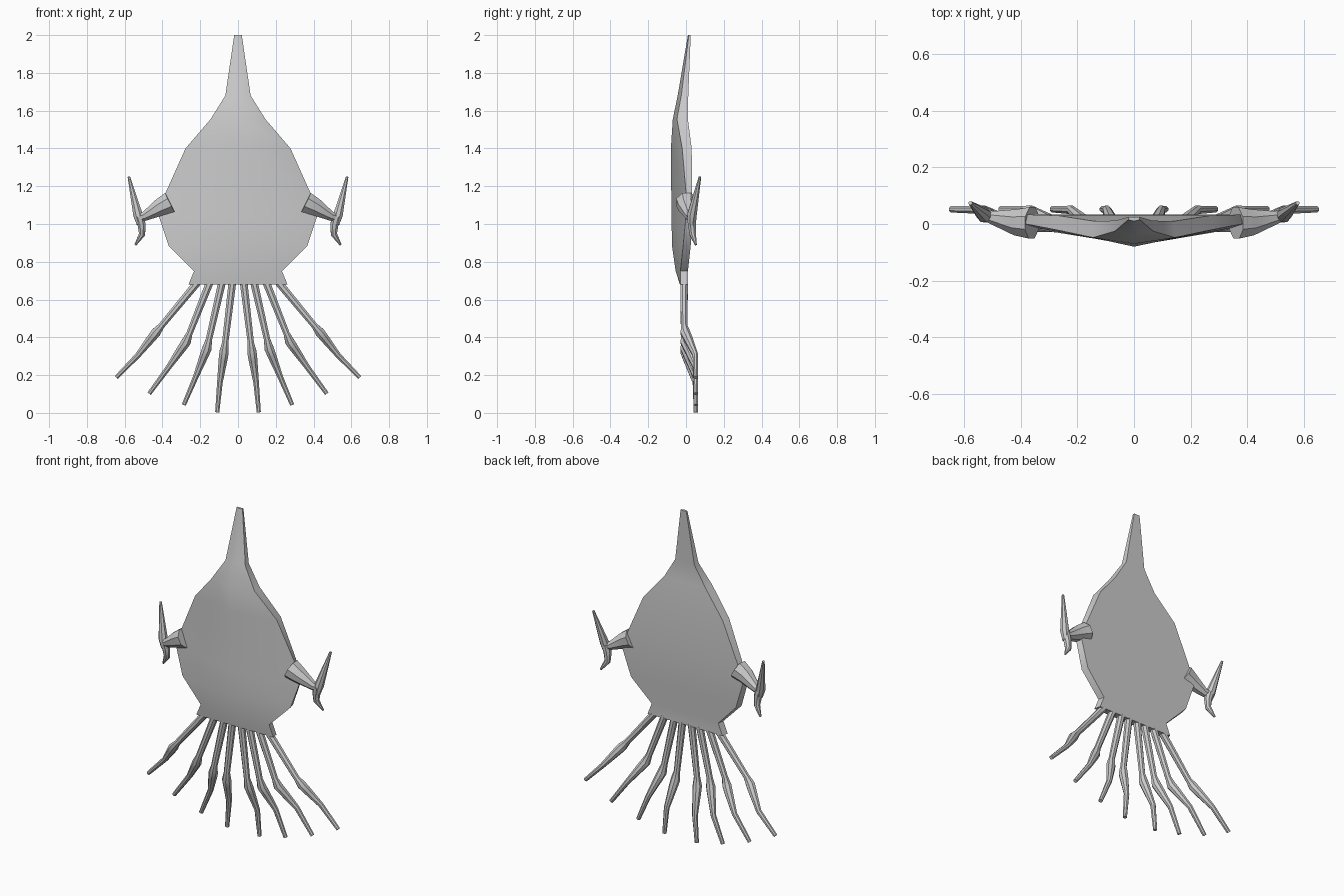
import bpy, bmesh, math
from mathutils import Vector

if "Cube" in bpy.data.objects:
    bpy.data.objects.remove(bpy.data.objects["Cube"])

grey = bpy.data.materials.new("plain grey")
grey.diffuse_color = (0.6, 0.6, 0.6, 1)
grey.use_nodes = True
grey.node_tree.nodes["Principled BSDF"].inputs["Base Color"].default_value = grey.diffuse_color


def finish(name, bm, angle):
    """Turn a bmesh into a named, shaded object."""
    bmesh.ops.recalc_face_normals(bm, faces=bm.faces)
    me = bpy.data.meshes.new(name)
    bm.to_mesh(me)
    bm.free()
    me.materials.append(grey)
    ob = bpy.data.objects.new(name, me)
    bpy.context.collection.objects.link(ob)
    bpy.ops.object.select_all(action='DESELECT')
    ob.select_set(True)
    bpy.context.view_layer.objects.active = ob
    bpy.ops.object.shade_smooth_by_angle(angle=math.radians(angle))
    return ob


def loft(bm, rings):
    """Skin a list of equal point rings and cap both ends."""
    rows = [[bm.verts.new(p) for p in ring] for ring in rings]
    n = len(rows[0])
    for a, b in zip(rows, rows[1:]):
        for i in range(n):
            j = (i + 1) % n
            bm.faces.new((a[i], a[j], b[j], b[i]))
    bm.faces.new(rows[0])
    bm.faces.new(rows[-1][::-1])


def tube(name, path, sides=8):
    """Tapered tube through (x, y, z, radius) stations."""
    pts = [Vector(p[:3]) for p in path]
    rings = []
    for i, p in enumerate(pts):
        d = (pts[min(i + 1, len(pts) - 1)] - pts[max(i - 1, 0)]).normalized()
        u = d.cross(Vector((0, 1, 0))).normalized()
        v = d.cross(u)
        r = path[i][3]
        rings.append([p + r * (math.cos(t) * u + math.sin(t) * v)
                      for t in (2 * math.pi * (k + 0.5) / sides for k in range(sides))])
    bm = bmesh.new()
    loft(bm, rings)
    return finish(name, bm, 40)


# Shield body with spike: z, half width, ridge y, front rim y, back rim y
body_rows = [
    (2.00, 0.02, 0.010, 0.015, 0.025),
    (1.68, 0.067, -0.044, -0.025, 0.012),
    (1.555, 0.145, -0.070, -0.048, 0.010),
    (1.40, 0.278, -0.080, -0.020, 0.030),
    (1.168, 0.382, -0.078, 0.000, 0.033),
    (1.045, 0.420, -0.077, 0.000, 0.033),
    (0.885, 0.367, -0.074, -0.015, 0.025),
    (0.75, 0.233, -0.055, -0.030, 0.010),
    (0.68, 0.262, -0.032, -0.030, 0.010),
]
bm = bmesh.new()
loft(bm, [[(0, yr, z), (w, yf, z), (w * 0.97, yb, z), (-w * 0.97, yb, z), (-w, yf, z)]
          for z, w, yr, yf, yb in body_rows])
finish("shield_body", bm, 35)

# Legs: top x, knee (x, z), wrist (x, z), tip (x, z)
legs = [
    (0.030, (0.074, 0.32), (0.096, 0.16), (0.110, 0.003)),
    (0.085, (0.165, 0.34), (0.222, 0.195), (0.287, 0.042)),
    (0.150, (0.275, 0.375), (0.365, 0.245), (0.470, 0.102)),
    (0.215, (0.435, 0.425), (0.530, 0.305), (0.645, 0.187)),
]

for side, s in (("right", 1), ("left", -1)):
    # Jointed legs
    for n, (x0, (kx, kz), (wx, wz), (tx, tz)) in enumerate(legs, 1):
        ux, uz = kx + (x0 - kx) * 0.14, kz + (0.69 - kz) * 0.14
        mx, mz = kx + (wx - kx) * 0.25, kz + (wz - kz) * 0.25
        tube(f"leg_{side}_{n}", [
            (s * x0, -0.010, 0.69, 0.022),
            (s * ux, -0.010, uz, 0.018),
            (s * kx, -0.004, kz, 0.027),
            (s * mx, 0.010, mz, 0.025),
            (s * wx, 0.050, wz, 0.016),
            (s * tx, 0.052, tz, 0.012)])

    # Side arm with an upper prong and a small lower claw
    tube(f"arm_{side}", [
        (s * 0.36, 0.004, 1.115, 0.060), (s * 0.41, 0.006, 1.090, 0.050),
        (s * 0.495, 0.022, 1.040, 0.026), (s * 0.540, 0.036, 1.030, 0.018)])
    tube(f"upper_prong_{side}", [
        (s * 0.518, 0.028, 1.000, 0.020), (s * 0.530, 0.032, 1.050, 0.027),
        (s * 0.578, 0.074, 1.250, 0.007)])
    tube(f"lower_claw_{side}", [
        (s * 0.522, 0.030, 1.040, 0.027), (s * 0.510, 0.032, 0.995, 0.023),
        (s * 0.508, 0.036, 0.945, 0.018), (s * 0.543, 0.052, 0.890, 0.006)])
